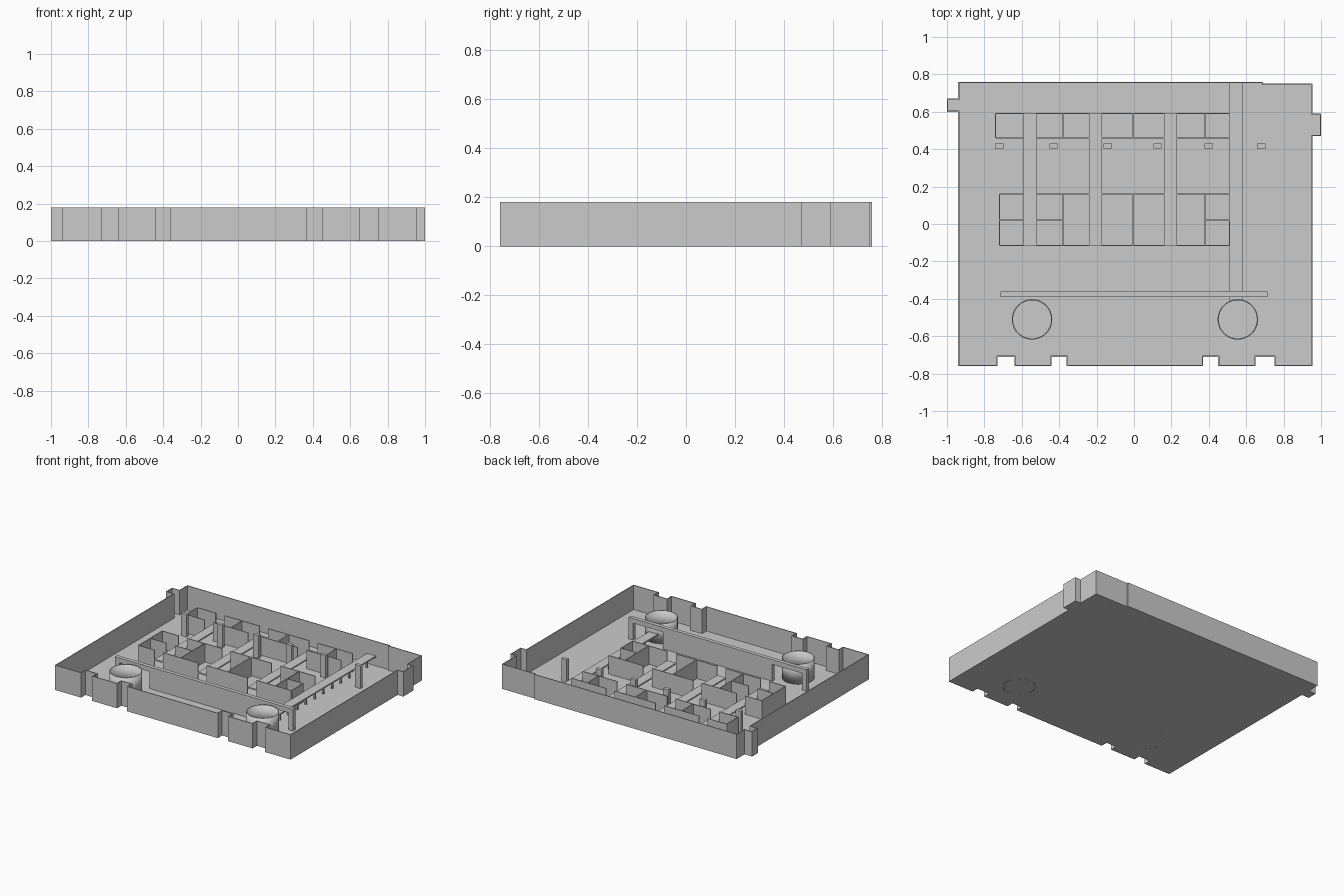
import bpy
import bmesh
from math import cos, sin, tau

cube = bpy.data.objects.get("Cube")
if cube:
    bpy.data.objects.remove(cube, do_unlink=True)

GREY = (0.6, 0.6, 0.6, 1.0)
mat = bpy.data.materials.new("plain_grey")
mat.use_nodes = True
mat.diffuse_color = GREY
shader = next(n for n in mat.node_tree.nodes if n.type == 'BSDF_PRINCIPLED')
shader.inputs["Base Color"].default_value = GREY

WALL = 0.006        # thin wall thickness
HEIGHT = 0.18       # outer wall height
ROOM = 0.137        # partition height


def finish(name, bm):
    mesh = bpy.data.meshes.new(name)
    bm.to_mesh(mesh)
    bm.free()
    mesh.materials.append(mat)
    obj = bpy.data.objects.new(name, mesh)
    bpy.context.collection.objects.link(obj)
    return obj


def box(name, x, y, z):
    """Box from (min, max) pairs."""
    bm = bmesh.new()
    bmesh.ops.create_cube(bm, size=1)
    for v in bm.verts:
        v.co = [lo + (c + 0.5) * (hi - lo) for c, (lo, hi) in zip(v.co, (x, y, z))]
    return finish(name, bm)


def ring_wall(name, points, height, thickness):
    """Upright thin wall following a closed anticlockwise outline."""
    bm = bmesh.new()
    low = [bm.verts.new((x, y, 0)) for x, y in points]
    top = [bm.verts.new((x, y, height)) for x, y in points]
    for i in range(len(points)):
        j = (i + 1) % len(points)
        bm.faces.new((low[i], low[j], top[j], top[i]))
    obj = finish(name, bm)
    mod = obj.modifiers.new("thickness", 'SOLIDIFY')
    mod.thickness = thickness
    mod.offset = -1
    mod.use_even_offset = True
    return obj


# Outline: notched front, side bays and a small step at the back
L, R, F, B = -0.94, 0.955, -0.76, 0.76
outline = [(L, F)]
for a, b in ((-0.73, -0.64), (-0.44, -0.36), (0.37, 0.45), (0.65, 0.75)):
    outline += [(a, F), (a, -0.71), (b, -0.71), (b, F)]
outline += [(R, F), (R, 0.47), (1, 0.47), (1, 0.59), (R, 0.59), (R, 0.75),
            (0.69, 0.75), (0.69, B), (L, B), (L, 0.67), (-1, 0.67), (-1, 0.6), (L, 0.6)]
ring_wall("outer_wall", outline, HEIGHT, WALL)

# Floor slab
bm = bmesh.new()
face = bm.faces.new([bm.verts.new((x, y, 0)) for x, y in outline])
up = bmesh.ops.extrude_face_region(bm, geom=[face])
bmesh.ops.translate(bm, vec=(0, 0, 0.003),
                    verts=[g for g in up["geom"] if isinstance(g, bmesh.types.BMVert)])
bmesh.ops.recalc_face_normals(bm, faces=bm.faces)
finish("floor", bm)

# Round towers by the entrances
for side, cx in (("right", -0.545), ("left", 0.555)):
    circle = [(cx + 0.108 * cos(tau * i / 48), -0.51 + 0.108 * sin(tau * i / 48))
              for i in range(48)]
    tower = ring_wall("tower_" + side, circle, 0.147, WALL)
    bpy.context.view_layer.objects.active = tower
    tower.select_set(True)
    bpy.ops.object.shade_smooth_by_angle()
    tower.select_set(False)


# Room partitions, broken where the walkways pass
def long_wall(name, y, start, end=0.51):
    spans = ((start, -0.59), (-0.52, -0.24), (-0.17, 0.16), (0.23, end))
    for i, span in enumerate(spans):
        box(f"{name}_{i}", span, (y - WALL / 2, y + WALL / 2), (0, ROOM))


def cross_wall(name, x, y, width=WALL):
    box(name, (x - width / 2, x + width / 2), y, (0, ROOM))


rows = (("back_room", -0.74, (0.46, 0.59)), ("front_room", -0.72, (-0.115, 0.16)))
for name, start, depth in rows:
    for y, side in zip(depth, ("front", "rear")):
        long_wall(f"{name}_{side}_wall", y, start)
    for i, x in enumerate((start, -0.38, -0.005, 0.38)):
        cross_wall(f"{name}_divider_{i}", x, depth, 0.01 if i == 2 else WALL)
cross_wall("front_room_end", 0.51, (-0.115, 0.02))
for i, span in enumerate(((-0.72, -0.59), (-0.52, -0.38), (0.38, 0.51))):
    box(f"half_room_wall_{i}", span, (0.017, 0.023), (0, ROOM))

# Raised walkways between the rooms
for i, x in enumerate((-0.555, -0.205, 0.195)):
    box(f"walkway_{i}", (x - 0.035, x + 0.035), (-0.115, 0.59), (0.06, 0.07))

# Long side walkway on thin rods
box("side_walkway", (0.51, 0.58), (-0.41, 0.755), (0.065, 0.075))
for i in range(11):
    y = -0.3 + i * 0.1
    box(f"walkway_rod_{i}", (0.54, 0.552), (y - 0.006, y + 0.006), (0, 0.066))

# Columns
for i, x in enumerate((-0.72, -0.43, -0.14, 0.125, 0.4, 0.68)):
    box(f"column_{i}", (x - 0.022, x + 0.022), (0.405, 0.43), (0, 0.168))

# Entrance screen: lintel, end posts and middle panel
box("screen_lintel", (-0.715, 0.715), (-0.39, -0.362), (0.125, 0.16))
box("screen_panel", (-0.44, 0.44), (-0.39, -0.362), (0, 0.126))
for side, x in (("right", -0.715), ("left", 0.68)):
    box("screen_post_" + side, (x, x + 0.035), (-0.39, -0.362), (0, 0.126))
